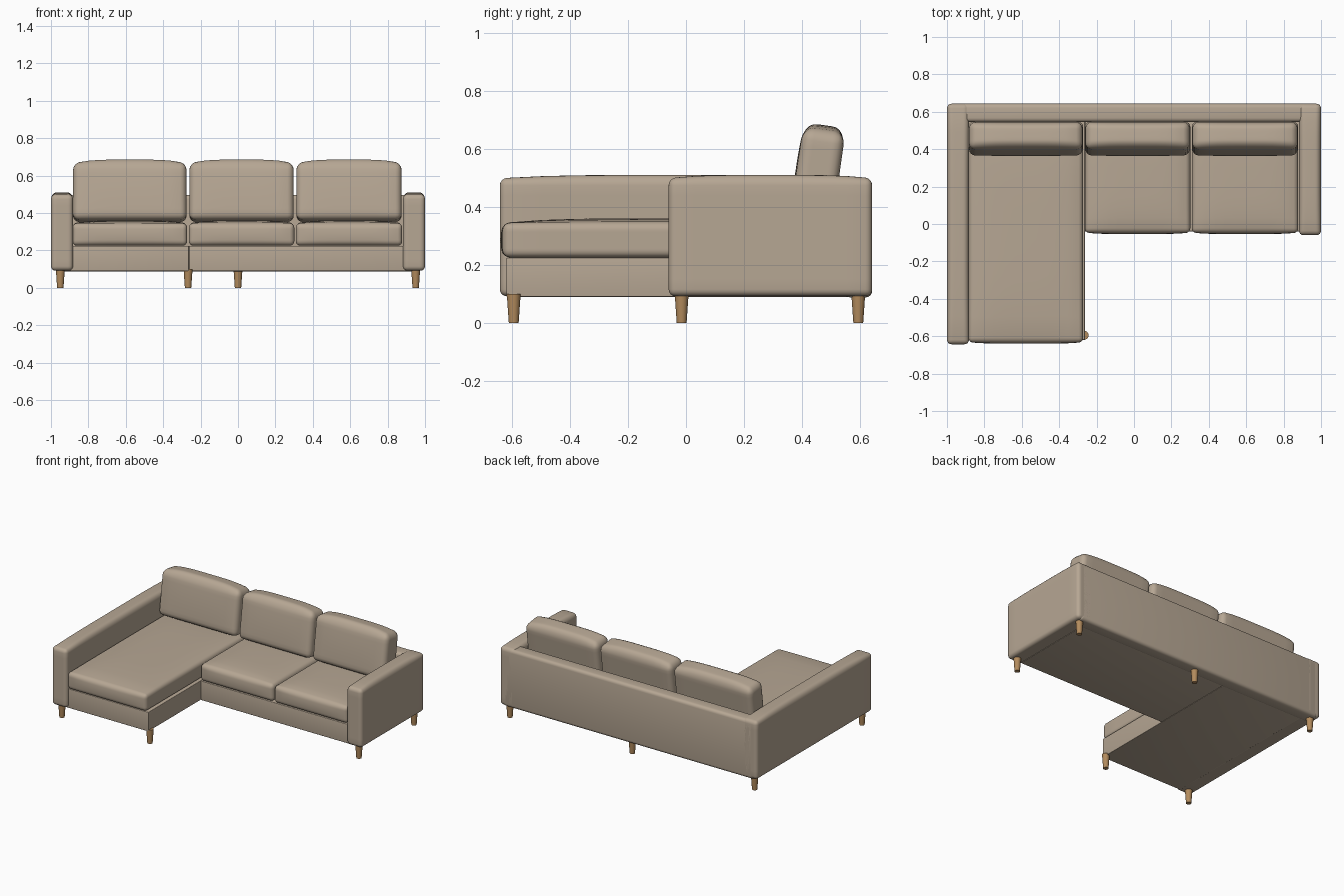
import bpy, bmesh, math
from mathutils import Vector, Matrix

if "Cube" in bpy.data.objects:
    bpy.data.objects.remove(bpy.data.objects["Cube"])


def material(name, color):
    m = bpy.data.materials.new(name)
    m.diffuse_color = color
    m.use_nodes = True
    m.node_tree.nodes["Principled BSDF"].inputs["Base Color"].default_value = m.diffuse_color
    return m


FABRIC = material("fabric", (0.47, 0.385, 0.295, 1))
WOOD = material("wood", (0.45, 0.26, 0.11, 1))


def finish(bm, name, mat, angle=40):
    me = bpy.data.meshes.new(name)
    bm.to_mesh(me)
    bm.free()
    ob = bpy.data.objects.new(name, me)
    bpy.context.collection.objects.link(ob)
    me.materials.append(mat)
    bpy.ops.object.select_all(action='DESELECT')
    ob.select_set(True)
    bpy.context.view_layer.objects.active = ob
    bpy.ops.object.shade_smooth_by_angle(angle=math.radians(angle))
    return ob


def soft_box(name, lo, hi, radius, crown=0.0, front=0.0, cuts=10):
    """Rounded box; crown swells the top, front swells the -y face."""
    lo, hi = Vector(lo), Vector(hi)
    mid, half = (lo + hi) / 2, (hi - lo) / 2
    bm = bmesh.new()
    bmesh.ops.create_cube(bm, size=2)
    bmesh.ops.scale(bm, vec=half, verts=bm.verts)
    bmesh.ops.bevel(bm, geom=bm.edges[:], offset=radius, segments=4,
                    profile=0.5, affect='EDGES', clamp_overlap=True)
    if crown or front:
        # interior loops so the faces can swell smoothly
        for axis in range(3):
            n = Vector((axis == 0, axis == 1, axis == 2))
            span = half[axis] - radius
            for i in range(1, cuts):
                co = n * span * (2 * i / cuts - 1)
                bmesh.ops.bisect_plane(bm, geom=bm.verts[:] + bm.edges[:] + bm.faces[:],
                                       plane_co=co, plane_no=n, dist=1e-6)
        for v in bm.verts:
            x, y, z = (v.co[i] / half[i] for i in range(3))
            fx = max(0, 1 - x ** 4)
            v.co.z += crown * fx * max(0, 1 - y ** 4) * max(0, z)
            v.co.y -= front * fx * max(0, 1 - z ** 2) * max(0, -y)
    bmesh.ops.translate(bm, vec=mid, verts=bm.verts)
    return finish(bm, name, FABRIC)


# frame: base boxes, back panel and arms
soft_box("chaise_base", (-0.90, -0.62, 0.09), (-0.262, 0.60, 0.225), 0.004)
soft_box("sofa_base", (-0.262, -0.04, 0.09), (0.90, 0.60, 0.225), 0.004)
soft_box("back_panel", (-0.975, 0.545, 0.088), (0.975, 0.643, 0.497), 0.022)
soft_box("chaise_arm", (-1.0, -0.643, 0.092), (-0.882, 0.643, 0.499), 0.024, crown=0.012)
soft_box("short_arm", (0.882, -0.06, 0.092), (1.0, 0.643, 0.499), 0.024, crown=0.012)

# cushions, one seat and one back per place
places = [("chaise", -0.885, -0.272, -0.632),
          ("middle", -0.263, 0.301, -0.046),
          ("end", 0.309, 0.878, -0.046)]
for name, x0, x1, y0 in places:
    soft_box(name + "_seat_cushion", (x0, y0, 0.226), (x1, 0.545, 0.345), 0.024,
             crown=0.016, front=0.008)
    c = soft_box(name + "_back_cushion", (x0 + 0.003, -0.073, -0.162),
                 (x1 - 0.003, 0.073, 0.142), 0.034, crown=0.024, front=0.006)
    c.data.transform(Matrix.Translation((0, 0.457, 0.518)) @ Matrix.Rotation(math.radians(-8), 4, 'X'))

# tapered wooden legs
legs = {"chaise_front_left_leg": (-0.95, -0.595), "chaise_front_right_leg": (-0.267, -0.595),
        "right_front_leg": (0.95, -0.015), "back_left_leg": (-0.95, 0.595),
        "back_middle_leg": (0.0, 0.595), "back_right_leg": (0.95, 0.595)}
for name, (x, y) in legs.items():
    bm = bmesh.new()
    bmesh.ops.create_cone(bm, cap_ends=True, segments=20, radius1=0.017, radius2=0.024, depth=0.1,
                          matrix=Matrix.Translation((x, y, 0.05)))
    finish(bm, name, WOOD)
